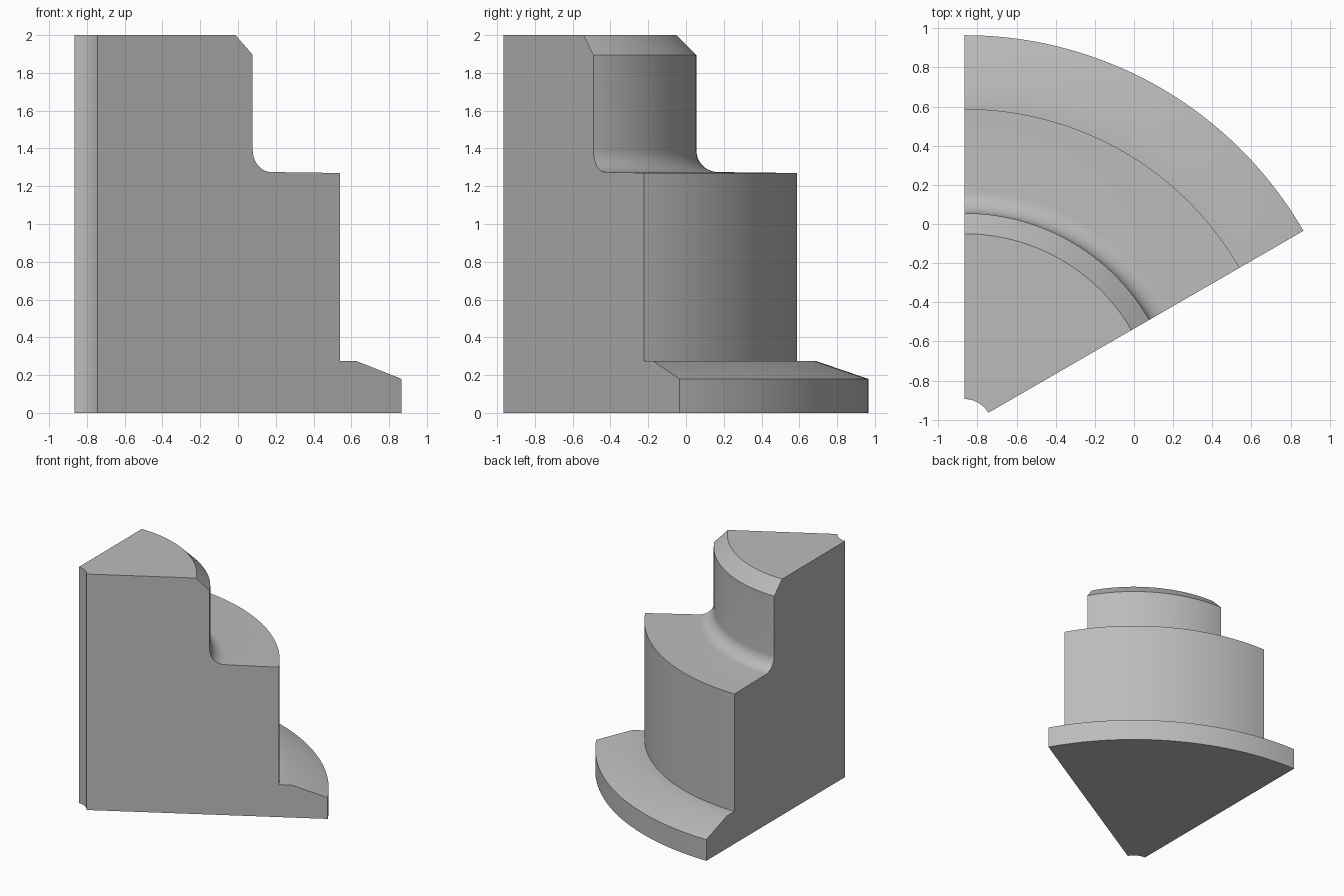
import bpy, bmesh
from math import sin, cos, pi, radians

if "Cube" in bpy.data.objects:
    bpy.data.objects.remove(bpy.data.objects["Cube"], do_unlink=True)

AXIS_X, AXIS_Y = -0.866, -1.035
START, SWEEP, STEPS = radians(30), radians(60), 40

# Stepped half-section as (radius, height), with a rounded neck fillet
FILLET, NECK, SHOULDER = 0.115, 1.09, 1.275
fillet = [(NECK + FILLET * (1 - cos(a)), SHOULDER + FILLET * (1 - sin(a)))
          for a in (i * pi / 2 / 10 for i in range(11))]
profile = [(0.14, 0), (0.14, 2), (0.985, 2), (NECK, 1.895), *fillet,
           (1.623, 1.27), (1.623, 0.275), (1.722, 0.275), (2, 0.18), (2, 0)]

# Sweep the section through a sixth of a turn
bm = bmesh.new()
rings = []
for i in range(STEPS + 1):
    a = START + SWEEP * i / STEPS
    rings.append([bm.verts.new((AXIS_X + r * cos(a), AXIS_Y + r * sin(a), z))
                  for r, z in profile])
n = len(profile)
for a, b in zip(rings, rings[1:]):
    for j in range(n):
        k = (j + 1) % n
        bm.faces.new((a[j], a[k], b[k], b[j]))

# Flat cut ends
bm.faces.new(rings[0])
bm.faces.new(rings[-1])
bmesh.ops.recalc_face_normals(bm, faces=bm.faces)
mesh = bpy.data.meshes.new("stepped_wedge")
bm.to_mesh(mesh)
bm.free()

wedge = bpy.data.objects.new("stepped_wedge", mesh)
bpy.context.collection.objects.link(wedge)

# Plain grey
grey = bpy.data.materials.new("plain_grey")
grey.use_nodes = True
grey.diffuse_color = (0.5, 0.5, 0.5, 1)
grey.node_tree.nodes["Principled BSDF"].inputs["Base Color"].default_value = (0.5, 0.5, 0.5, 1)
mesh.materials.append(grey)

bpy.context.view_layer.objects.active = wedge
wedge.select_set(True)
bpy.ops.object.shade_smooth_by_angle(angle=radians(30))
